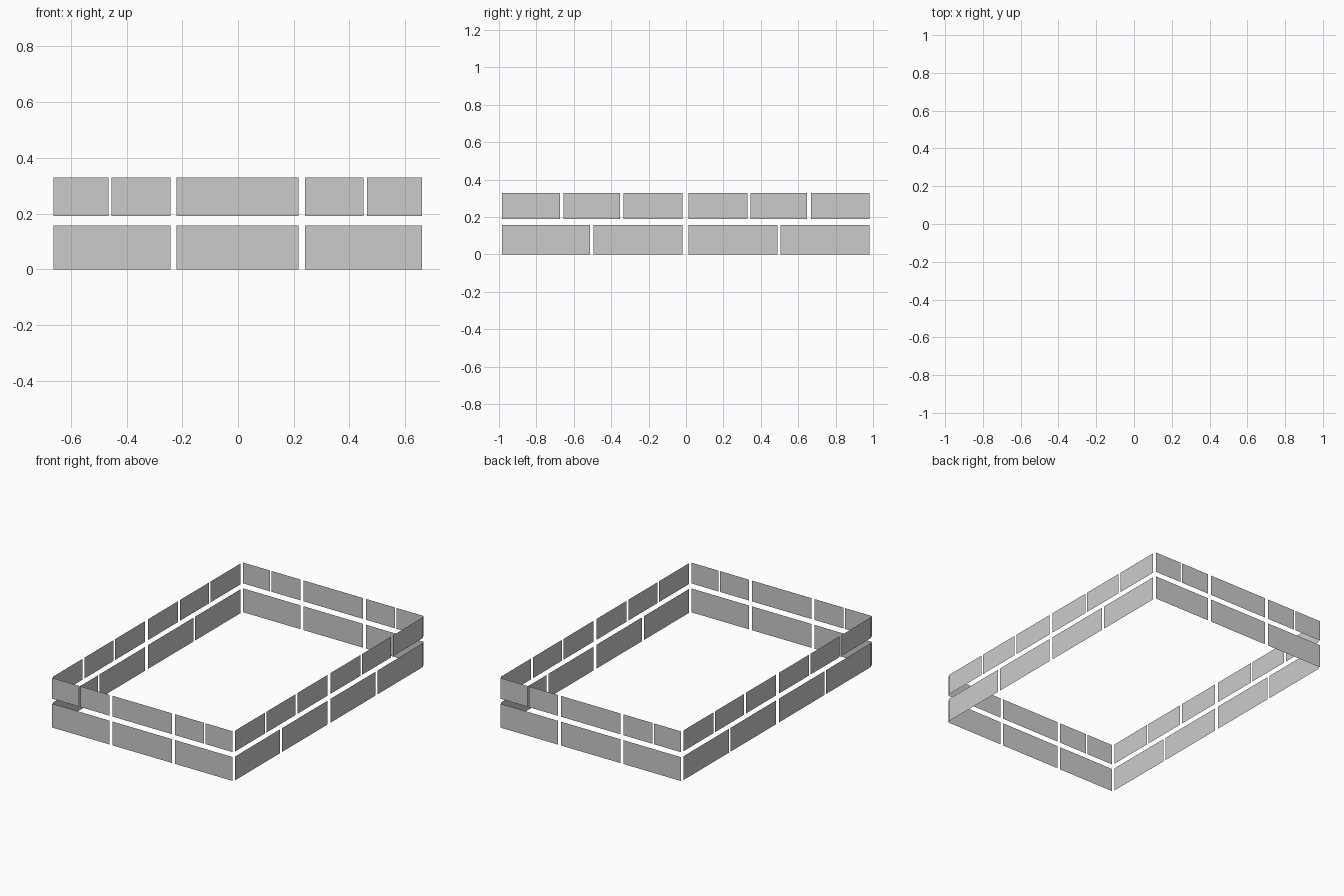
import bpy

if "Cube" in bpy.data.objects:
    bpy.data.objects.remove(bpy.data.objects["Cube"])

HALF_X, HALF_Y = 0.668, 1.0
LOW, HIGH = (0.0, 0.158), (0.191, 0.329)   # z range of each course

# Start and end of each panel along its wall
FRONT_LOW = [(-0.662, -0.243), (-0.22, 0.217), (0.24, 0.66)]
FRONT_HIGH = [(-0.662, -0.465), (-0.453, -0.243), (-0.22, 0.217), (0.24, 0.45), (0.462, 0.66)]
SIDE_LOW = [(-0.984, -0.512), (-0.494, -0.018), (0.014, 0.488), (0.506, 0.981)]
SIDE_HIGH = [(-0.984, -0.673), (-0.655, -0.352), (-0.333, -0.018),
             (0.014, 0.328), (0.346, 0.648), (0.667, 0.981)]


def panel_row(name, spans, z, place, flip):
    """One course of flat rectangular panels; place maps (along, z) to 3D."""
    verts, faces = [], []
    for a, b in spans:
        n = len(verts)
        verts += [place(a, z[0]), place(b, z[0]), place(b, z[1]), place(a, z[1])]
        face = [n, n + 1, n + 2, n + 3]
        faces.append(face[::-1] if flip else face)
    mesh = bpy.data.meshes.new(name)
    mesh.from_pydata(verts, [], faces)
    obj = bpy.data.objects.new(name, mesh)
    bpy.context.collection.objects.link(obj)


# Four walls, each with two courses, normals facing outward
walls = [
    ("front", FRONT_LOW, FRONT_HIGH, lambda t, z: (t, -HALF_Y, z), False),
    ("back", FRONT_LOW, FRONT_HIGH, lambda t, z: (t, HALF_Y, z), True),
    ("right", SIDE_LOW, SIDE_HIGH, lambda t, z: (HALF_X, t, z), False),
    ("left", SIDE_LOW, SIDE_HIGH, lambda t, z: (-HALF_X, t, z), True),
]
for side, low, high, place, flip in walls:
    panel_row(side + "_lower_panels", low, LOW, place, flip)
    panel_row(side + "_upper_panels", high, HIGH, place, flip)
